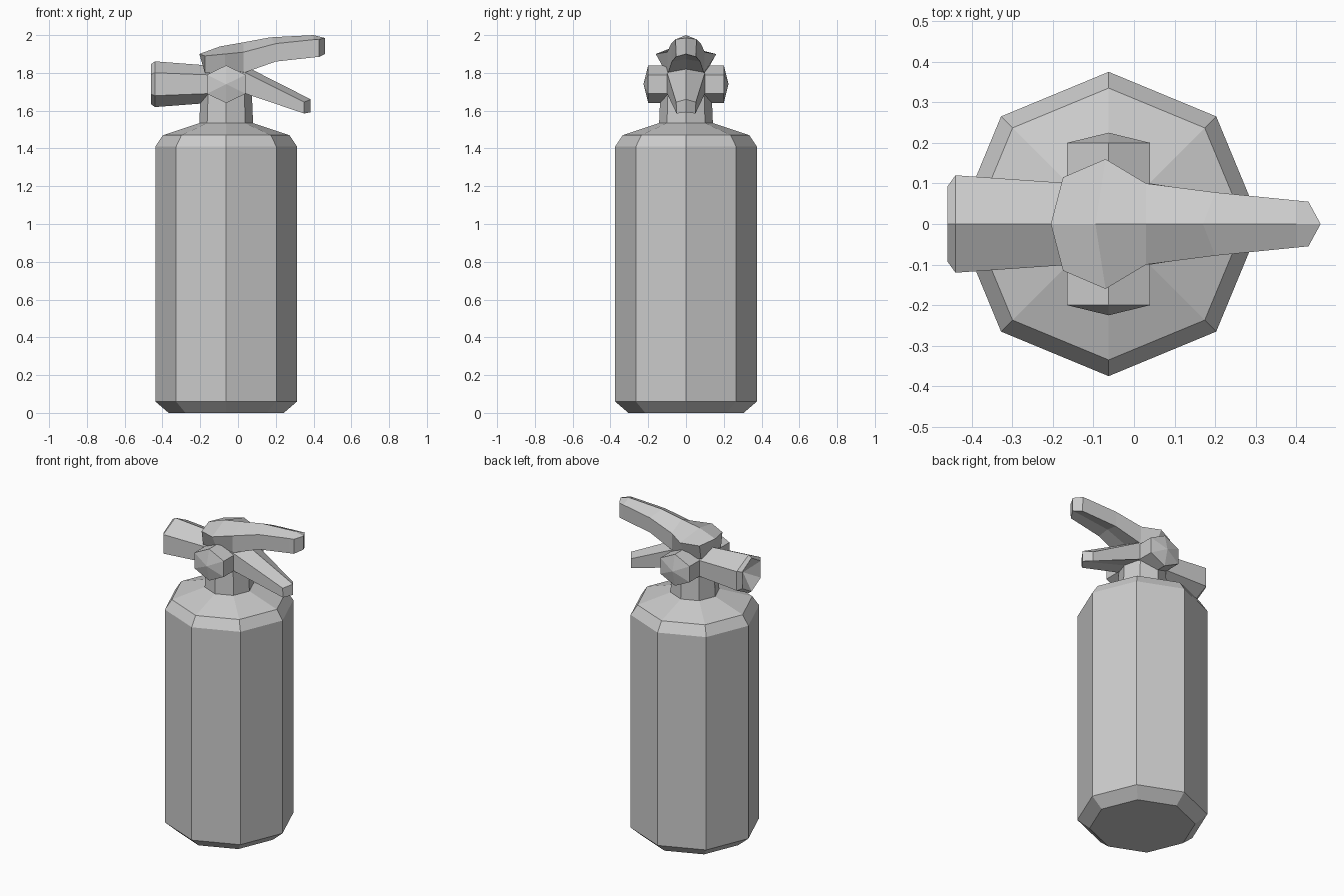
import bpy, bmesh
from math import pi, sin, cos

if "Cube" in bpy.data.objects:
    bpy.data.objects.remove(bpy.data.objects["Cube"])


def loft(name, rings):
    """Skin successive rings of equal length; a one-point ring makes a tip."""
    bm = bmesh.new()
    vr = [[bm.verts.new(p) for p in r] for r in rings]
    for a, b in zip(vr, vr[1:]):
        n = max(len(a), len(b))
        for i in range(n):
            j = (i + 1) % n
            if len(a) == 1:
                bm.faces.new((a[0], b[j], b[i]))
            elif len(b) == 1:
                bm.faces.new((a[i], a[j], b[0]))
            else:
                bm.faces.new((a[i], a[j], b[j], b[i]))
    for r in (vr[0], vr[-1]):
        if len(r) == 8:
            bm.faces.new(r)
        elif len(r) == 6:    # split end caps along the centre line
            bm.faces.new((r[0], r[1], r[2], r[3]))
            bm.faces.new((r[0], r[3], r[4], r[5]))
    bmesh.ops.recalc_face_normals(bm, faces=bm.faces)
    me = bpy.data.meshes.new(name)
    bm.to_mesh(me)
    bm.free()
    ob = bpy.data.objects.new(name, me)
    bpy.context.collection.objects.link(ob)
    return ob


CX, CZ = -0.0625, 1.74      # tank axis and valve height


def octagon(r, z):
    return [(CX + r * cos(i * pi / 4), r * sin(i * pi / 4), z) for i in range(8)]


def hexagon(half_width, r):
    """Hexagon (u, z) with points at top and bottom."""
    return [(half_width * u, CZ + r * v) for u, v in
            ((0, 1), (1, .5), (1, -.5), (0, -1), (-1, -.5), (-1, .5))]


def lever_section(xc_top, xs, xc_low, w_top, w_low, ridge, side, low_side, low):
    """Six-point section with a raised centre ridge."""
    return [(xc_top, 0, ridge), (xs, w_top, side), (xs, w_low, low_side),
            (xc_low, 0, low), (xs, -w_low, low_side), (xs, -w_top, side)]


# Tank with shoulder
loft("tank", [octagon(r, z) for r, z in
              ((.305, 0), (.375, .06), (.375, 1.41), (.335, 1.47), (.14, 1.535))])

# Neck
loft("neck", [octagon(.1425, 1.53), octagon(.135, 1.71)])

# Valve body running side to side, with pointed end knobs
loft("valve_body", [[(CX, -.225, CZ)]] +
     [[(CX + u, y, z) for u, z in hexagon(.1025, .1)] for y in (-.2, .2)] +
     [[(CX, .225, CZ)]])

# Discharge nozzle with recessed mouth
loft("nozzle", [[(x, u, z) for u, z in hexagon(w, r)] for x, w, r in
                ((-.06, .097, .098), (-.165, .101, .1),
                 (-.44, .12, .121), (-.46, .092, .106))] + [[(-.40, 0, CZ)]])

# Upper squeeze lever
loft("upper_lever", [lever_section(*s) for s in (
    (-.205, -.175, -.175, .115, .10, 1.90, 1.89, 1.80, 1.80),
    (-.095, -.07, -.07, .16, .105, 1.94, 1.90, 1.80, 1.80),
    (.03, .03, .04, .10, .095, 1.962, 1.91, 1.80, 1.81),
    (.17, .20, .20, .078, .075, 1.988, 1.955, 1.86, 1.872),
    (.40, .43, .46, .055, .053, 2.0, 1.978, 1.885, 1.90))][:-1] + [
    lever_section(.40, .40, .40, .058, .056, 2.0, 1.976, 1.882, 1.895),
    lever_section(.46, .43, .46, .055, .053, 1.985, 1.978, 1.885, 1.90)])

# Lower carrying handle
loft("lower_handle", [lever_section(*s) for s in (
    (-.06, -.06, -.06, .10, .10, 1.83, 1.82, 1.69, 1.69),
    (.04, .04, .04, .10, .10, 1.835, 1.80, 1.69, 1.69),
    (.385, .35, .385, .052, .05, 1.66, 1.645, 1.585, 1.592))])
